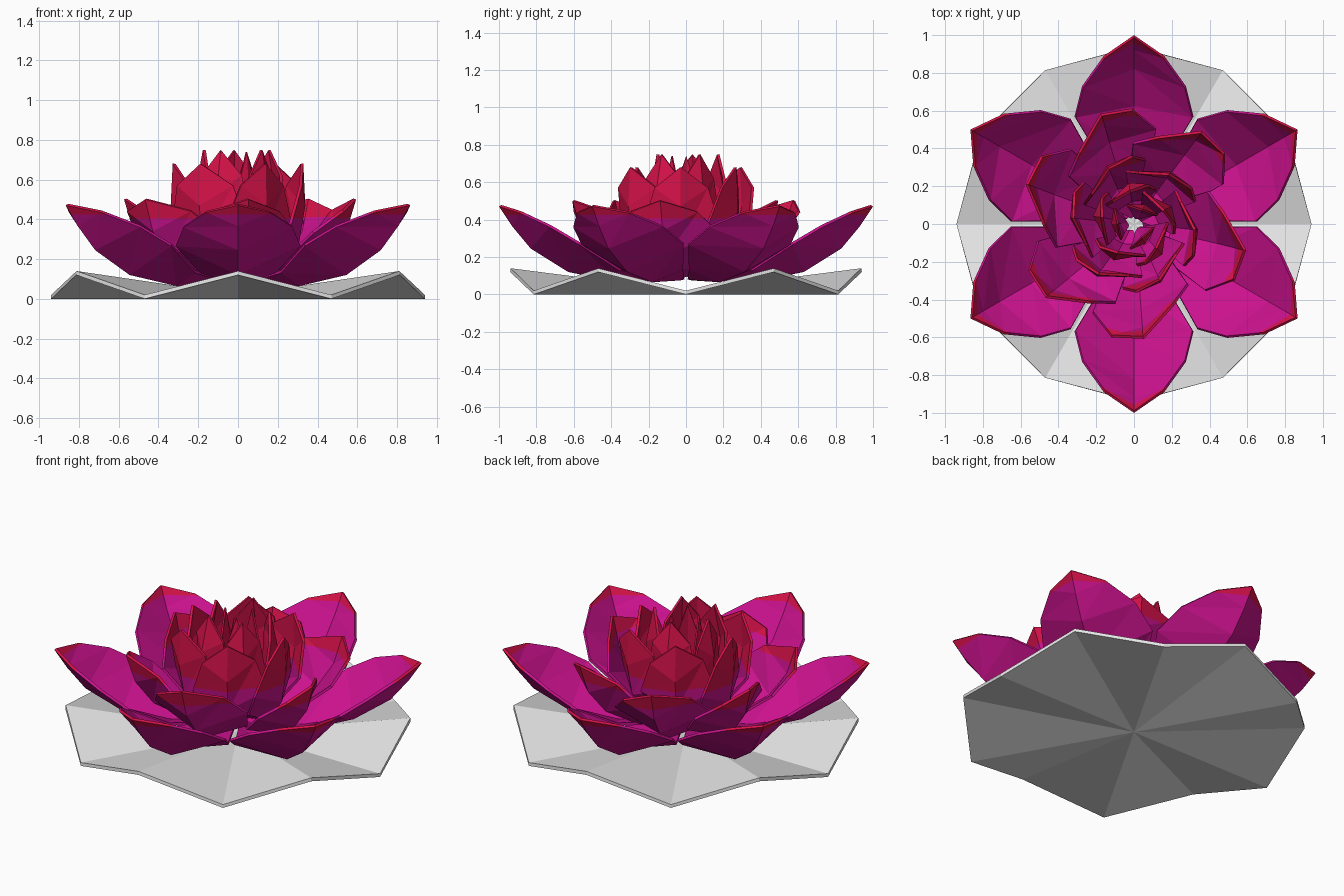
import bpy, bmesh, math
from mathutils import Vector, Matrix

if "Cube" in bpy.data.objects:
    bpy.data.objects.remove(bpy.data.objects["Cube"])


def material(name, rgb):
    m = bpy.data.materials.new(name)
    m.diffuse_color = (*rgb, 1)
    m.use_nodes = True
    m.node_tree.nodes["Principled BSDF"].inputs["Base Color"].default_value = m.diffuse_color
    return m


GREY = material("pale grey", (0.8, 0.8, 0.8))
MAGENTA = material("magenta", (0.60, 0.006, 0.27))
RED = material("crimson", (0.68, 0.006, 0.068))


def finish(bm, name, mats, thickness):
    me = bpy.data.meshes.new(name)
    bm.to_mesh(me)
    bm.free()
    for m in mats:
        me.materials.append(m)
    ob = bpy.data.objects.new(name, me)
    bpy.context.collection.objects.link(ob)
    s = ob.modifiers.new("thickness", 'SOLIDIFY')
    s.thickness, s.offset = thickness, 1
    return ob


# Wavy leaf pad: twelve rim points alternating low and high
bm = bmesh.new()
centre = bm.verts.new((0, 0, 0))
rim = []
for i in range(12):
    a = math.radians(30 * i)
    rim.append(bm.verts.new((0.94 * math.cos(a), 0.94 * math.sin(a), 0.12 * (i % 2))))
for i in range(12):
    bm.faces.new((centre, rim[i], rim[(i + 1) % 12]))
finish(bm, "leaf_pad", [GREY], 0.02)


def petal_ring(name, angles, rib, edge, skew=0.0, thickness=0.015, split=0.405):
    """rib: (radius, z) up to the tip; edge: (radius, half width, z)."""
    bm = bmesh.new()
    for ang in angles:
        rot = Matrix.Rotation(math.radians(ang), 3, 'Z')
        rows = []
        for (r, z), (er, w, ez) in zip(rib, edge):
            rows.append([bm.verts.new(rot @ Vector(p)) for p in (
                (er * (1 + skew), -w, ez), (r, 0, z), (er * (1 - skew), w, ez))])
        tip = bm.verts.new(rot @ Vector((rib[-1][0], 0, rib[-1][1])))
        for a, b in zip(rows, rows[1:]):
            for k in (0, 1):
                # triangulated cup facets, inner side facing up
                bm.faces.new((a[k], b[k], b[k + 1]))
                bm.faces.new((a[k], b[k + 1], a[k + 1]))
        for k in (0, 1):
            bm.faces.new((rows[-1][k], tip, rows[-1][k + 1]))
    # orient every face towards the flower's upper axis
    for f in bm.faces:
        f.normal_update()
        if f.normal.dot(Vector((0, 0, 1.5)) - f.calc_center_median()) < 0:
            f.normal_flip()
    # crimson above the split height
    bmesh.ops.bisect_plane(bm, geom=bm.verts[:] + bm.edges[:] + bm.faces[:],
                           plane_co=(0, 0, split), plane_no=(0, 0, 1))
    for f in bm.faces:
        f.material_index = int(f.calc_center_median().z > split)
    return finish(bm, name, [MAGENTA, RED], thickness)


# Wide outer petals
petal_ring("outer_petals", [30 + 60 * i for i in range(6)],
           [(.06, .075), (.36, .065), (.63, .12), (.83, .245), (.93, .365), (1.0, .47)],
           [(.07, .03, .08), (.36, .19, .13), (.57, .315, .265), (.73, .275, .36), (.89, .16, .435)],
           split=0.425)

# Middle petals, slightly uneven and overlapping
petal_ring("middle_petals", [-13, 54, 107, 160, 220, 275],
           [(.05, .09), (.28, .11), (.46, .21), (.56, .34), (.61, .50)],
           [(.06, .03, .10), (.24, .18, .18), (.40, .26, .33), (.52, .17, .44)], skew=0.13)

# Upright inner petals
petal_ring("inner_petals", [-5 + 60 * i for i in range(6)],
           [(.05, .12), (.21, .15), (.31, .29), (.34, .47), (.33, .68)],
           [(.05, .03, .14), (.16, .13, .22), (.25, .20, .38), (.29, .14, .57)], skew=0.16)

# Bud petals
petal_ring("bud_petals", [25 + 72 * i for i in range(5)],
           [(.045, .14), (.13, .18), (.20, .34), (.22, .54), (.18, .75)],
           [(.045, .02, .15), (.11, .09, .23), (.15, .14, .40), (.17, .10, .62)], skew=0.18)

# Small heart petals around the open centre
petal_ring("heart_petals", [60, 180, 300],
           [(.04, .16), (.08, .24), (.12, .42), (.09, .74)],
           [(.04, .015, .17), (.07, .05, .27), (.09, .085, .48)], skew=0.2, thickness=0.01)
